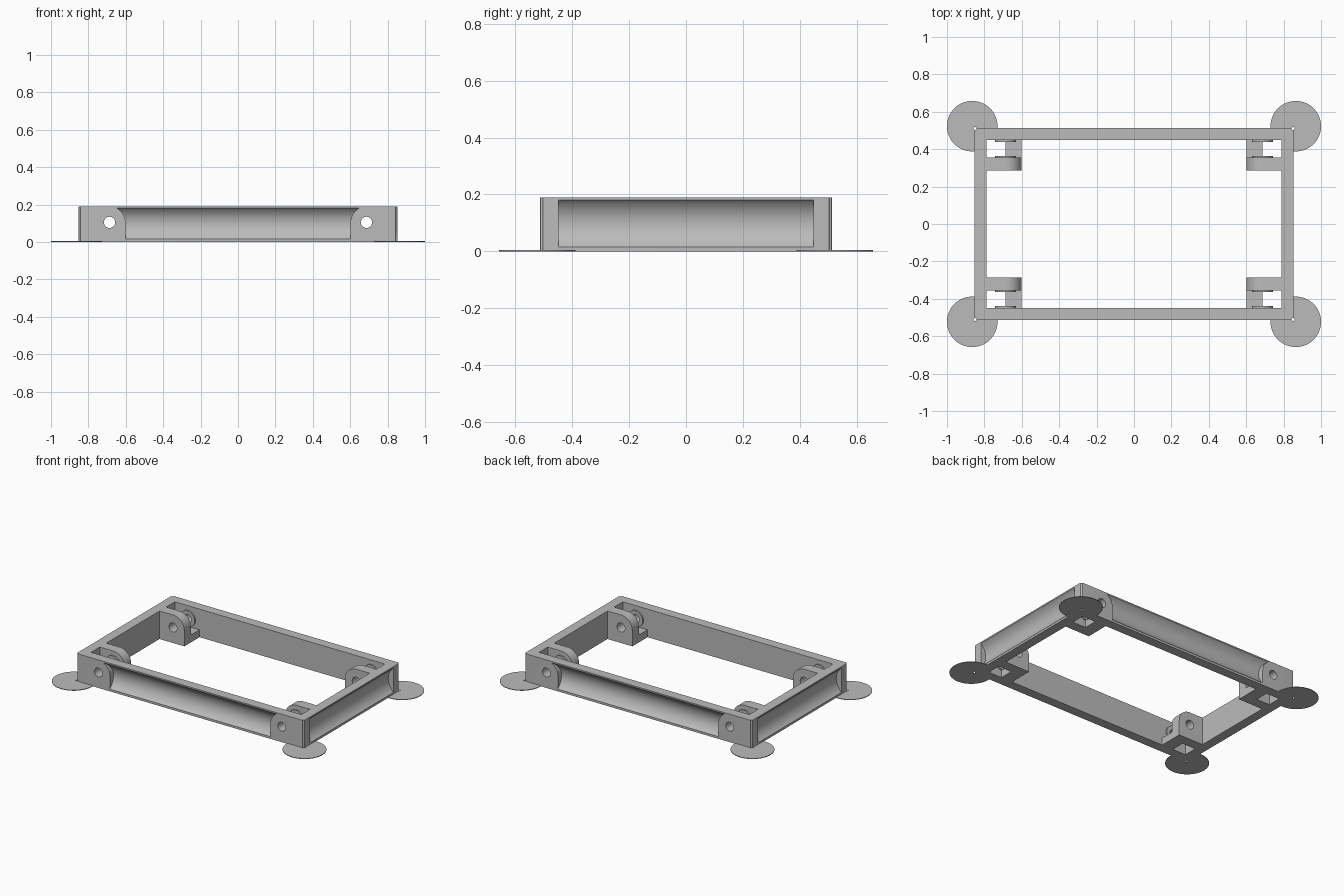
import bpy, bmesh
from math import sin, cos, pi, radians

if "Cube" in bpy.data.objects:
    bpy.data.objects.remove(bpy.data.objects["Cube"], do_unlink=True)

HX, HY, H, WALL = 0.853, 0.513, 0.19, 0.065   # frame half sizes, height, wall
PIN_X, PIN_Z, LUG_R = 0.687, 0.105, 0.085     # hinge pin position, lug rounding
CORNERS = [(sx, sy) for sx in (-1, 1) for sy in (-1, 1)]

grey = bpy.data.materials.new("light grey plastic")
grey.use_nodes = True
GREY = (0.5, 0.5, 0.5, 1)
grey.diffuse_color = GREY
grey.node_tree.nodes["Principled BSDF"].inputs["Base Color"].default_value = GREY


def prism(name, points, axis, lo, hi):
    """Extrude a 2D outline along an axis, from lo to hi."""
    def place(a, b, c):
        return {"x": (c, a, b), "y": (a, c, b), "z": (a, b, c)}[axis]
    bm = bmesh.new()
    rings = [[bm.verts.new(place(a, b, c)) for a, b in points] for c in (lo, hi)]
    for ring in rings:
        bm.faces.new(ring)
    n = len(points)
    for i in range(n):
        j = (i + 1) % n
        bm.faces.new((rings[0][i], rings[0][j], rings[1][j], rings[1][i]))
    bmesh.ops.recalc_face_normals(bm, faces=bm.faces)
    mesh = bpy.data.meshes.new(name)
    bm.to_mesh(mesh)
    bm.free()
    mesh.materials.append(grey)
    ob = bpy.data.objects.new(name, mesh)
    bpy.context.collection.objects.link(ob)
    return ob


def arc(a, b, r, start=0, end=360, n=48):
    steps = n if end - start == 360 else n + 1
    angles = [radians(start + (end - start) * i / n) for i in range(steps)]
    return [(a + r * cos(t), b + r * sin(t)) for t in angles]


def rect(a0, a1, b0, b1):
    return [(a0, b0), (a1, b0), (a1, b1), (a0, b1)]


def combine(ob, others, operation="DIFFERENCE"):
    """Apply booleans and throw the helper solids away."""
    for other in others:
        mod = ob.modifiers.new("boolean", "BOOLEAN")
        mod.operation, mod.object, mod.solver = operation, other, "EXACT"
        other.hide_render = True
    deps = bpy.context.evaluated_depsgraph_get()
    mesh = bpy.data.meshes.new_from_object(ob.evaluated_get(deps))
    ob.modifiers.clear()
    ob.data = mesh
    for other in others:
        bpy.data.objects.remove(other, do_unlink=True)
    return ob


def lug_outline(sx, outer):
    """Block with one top corner rounded around the hinge pin."""
    pts = [(outer, 0), (PIN_X - LUG_R, 0)]
    pts += arc(PIN_X, PIN_Z, LUG_R, 180, 90, 16) + [(outer, H)]
    return [(sx * x, z) for x, z in pts]


def pin_holes():
    return [prism("pin_cutter", arc(s * PIN_X, PIN_Z, 0.03, n=32), "y", -1, 1) for s in (-1, 1)]


def corner_hole(sx, sy):
    return prism("corner_cutter", arc(sx * 0.851, sy * 0.511, 0.008, n=16), "z", -0.1, 0.5)


# Rectangular frame with rounded outer corners
r = 0.014
outline = []
for k, (sx, sy) in enumerate([(1, 1), (-1, 1), (-1, -1), (1, -1)]):
    outline += arc(sx * (HX - r), sy * (HY - r), r, 90 * k, 90 * k + 90, 8)
frame = prism("frame", outline, "z", 0, H)
ix, iy = HX - WALL, HY - WALL
cutters = [prism("opening_cutter", rect(-ix, ix, -iy, iy), "z", -0.1, 0.5)]

# Hollow grooves along the four outer walls
depth, half = 0.04, 0.083
gr = (depth ** 2 + half ** 2) / (2 * depth)
for s in (-1, 1):
    cutters.append(prism("side_groove", arc(s * (HX - depth + gr), 0.098, gr, n=96), "y", -iy, iy))
    # swap outline axes: x walls run along y, y walls run along x
    long_groove = prism("long_groove", arc(s * (HY - depth + gr), 0.098, gr, n=96), "x", -0.68, 0.68)
    keep = [prism("boss_keep", lug_outline(sx, 0.9), "y", -1, 1) for sx in (-1, 1)]
    cutters.append(combine(long_groove, keep))

cutters += pin_holes() + [corner_hole(*c) for c in CORNERS]
combine(frame, cutters)

# Inner hinge lugs with a foot plate and two spacer rings at each corner
parts = [frame]
for sx, sy in CORNERS:
    side = ("left" if sx > 0 else "right") + ("_back" if sy > 0 else "_front")
    lug = prism("hinge_lug_" + side, lug_outline(sx, ix + 0.005), "y", sy * 0.285, sy * 0.355)
    foot = prism("foot", rect(sx * (PIN_X - LUG_R), sx * PIN_X, sy * 0.34, sy * (iy + 0.005)), "z", 0, 0.05)
    combine(lug, [foot], "UNION")
    rings = [prism("ring", arc(sx * PIN_X, PIN_Z, 0.055), "y", sy * a, sy * b)
             for a, b in ((0.35, 0.364), (iy - 0.01, iy + 0.004))]
    combine(lug, rings, "UNION")
    parts.append(combine(lug, pin_holes()))

    # Thin round pad under the corner
    pad = prism("corner_pad_" + side, arc(sx * 0.865, sy * 0.523, 0.135, n=64), "z", 0, 0.004)
    opening = prism("pad_cutter", rect(-ix, ix, -iy, iy), "z", -0.1, 0.5)
    parts.append(combine(pad, [opening, corner_hole(sx, sy)]))

# Smooth the curved surfaces, keep edges sharp
bpy.ops.object.select_all(action="DESELECT")
for ob in parts:
    ob.select_set(True)
bpy.context.view_layer.objects.active = frame
bpy.ops.object.shade_smooth_by_angle(angle=radians(30))
